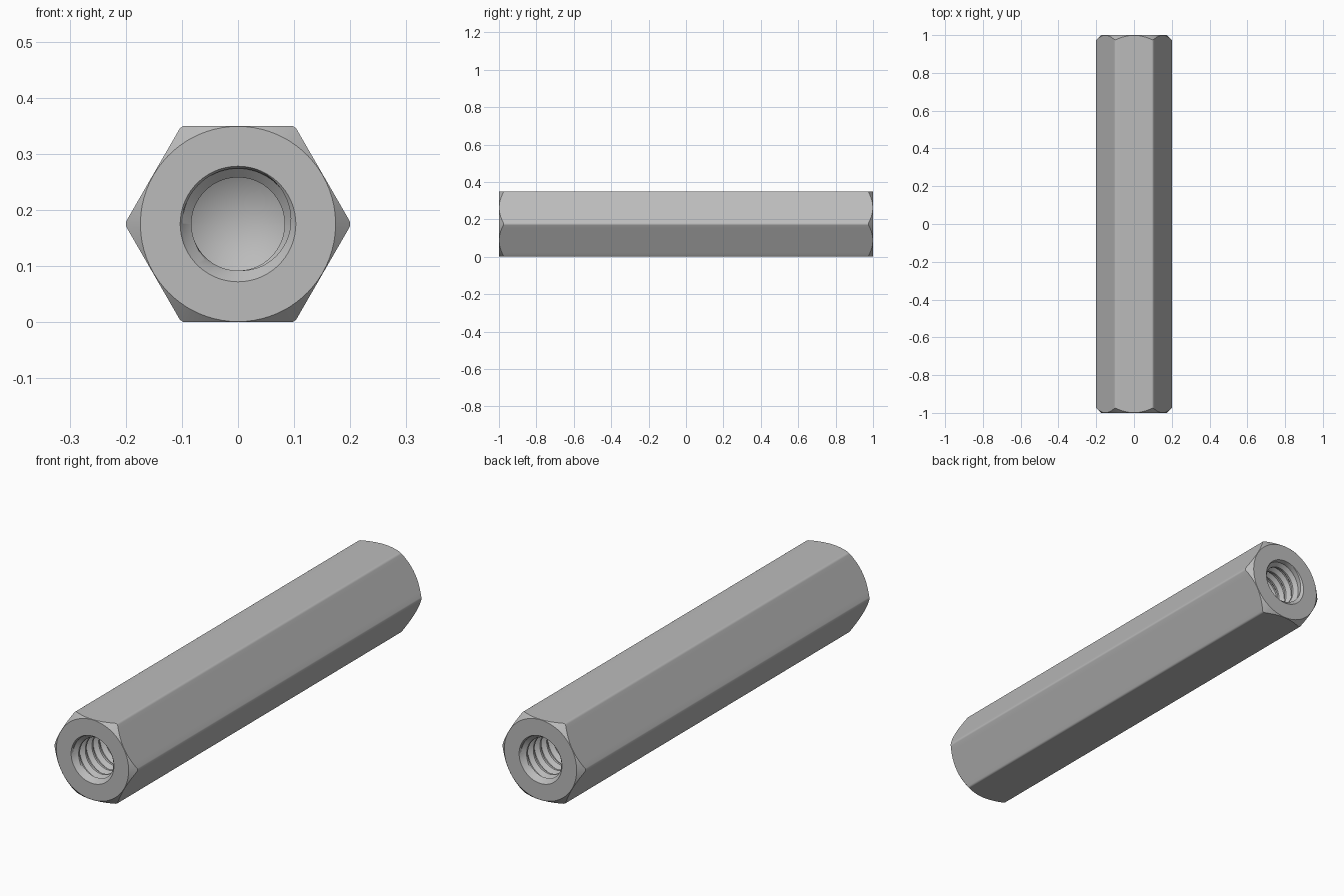
import bpy
import bmesh
from math import pi, cos, sin, tan, atan2, hypot, radians

if "Cube" in bpy.data.objects:
    bpy.data.objects.remove(bpy.data.objects["Cube"])

APOTHEM = 0.175        # half the distance across the flats
FILLET = 0.013         # rounding of the long hex edges
FACE_R = 0.174         # round end face inside the corner chamfer
CHAMFER = 0.95         # chamfer depth per unit of radius
MOUTH_R, CREST_R, ROOT_R = 0.103, 0.083, 0.099
PITCH, DEPTH, TIP = 0.046, 0.5, 0.05

steel = bpy.data.materials.new("steel grey")
steel.use_nodes = True
GREY = (0.5, 0.5, 0.5, 1)
steel.diffuse_color = GREY
steel.node_tree.nodes["Principled BSDF"].inputs["Base Color"].default_value = GREY


def hex_outline():
    """Polar (angle, radius) points of a hexagon with rounded corners."""
    points = []
    centre = (APOTHEM - FILLET) / cos(pi / 6)
    for k in range(6):
        corner = k * pi / 3
        for s in range(5):
            a = radians(-30 + 15 * s)
            x, y = centre + FILLET * cos(a), FILLET * sin(a)
            points.append((corner + atan2(y, x), hypot(x, y)))
        # points along the flat up to the next corner
        start = points[-1][0] - corner
        for s in range(1, 12):
            a = start + (pi / 3 - 2 * start) * s / 12
            points.append((corner + a, APOTHEM / cos(a - pi / 6)))
    return points


OUTLINE = hex_outline()


def loft(name, rows, outward):
    """Skin rows of points that share one count, closing each row."""
    bm = bmesh.new()
    grid = [[bm.verts.new(p) for p in row] for row in rows]
    for low, high in zip(grid, grid[1:]):
        for j in range(len(low) - 1):
            quad = [low[j], low[j + 1], high[j + 1], high[j]]
            bm.faces.new(quad[::-1] if outward else quad)
    bmesh.ops.remove_doubles(bm, verts=bm.verts, dist=0.00002)
    mesh = bpy.data.meshes.new(name)
    bm.to_mesh(mesh)
    bm.free()
    mesh.materials.append(steel)
    obj = bpy.data.objects.new(name, mesh)
    obj.location.z = APOTHEM
    bpy.context.collection.objects.link(obj)
    bpy.ops.object.select_all(action="DESELECT")
    obj.select_set(True)
    bpy.context.view_layer.objects.active = obj
    bpy.ops.object.shade_smooth_by_angle(angle=radians(25))
    return obj


def polar(a, r, y):
    return (r * cos(a), y, r * sin(a))


# Hexagonal body: end face, corner chamfer and flats, then the same at the back
closed = OUTLINE + [(OUTLINE[0][0] + 2 * pi, OUTLINE[0][1])]
front = [
    [polar(a, MOUTH_R, -1) for a, r in closed],
    [polar(a, FACE_R, -1) for a, r in closed],
    [polar(a, r, -1 + CHAMFER * (r - FACE_R)) for a, r in closed],
]
back = [[(x, -y, z) for x, y, z in row] for row in reversed(front)]
loft("hex_body", front + back, True)


# Threaded blind hole: helical rows, countersunk mouth and conical bottom
def hole_point(a, phase_turn, thread_r):
    y = PITCH * (phase_turn - a / (2 * pi))
    y = min(max(y, 0), DEPTH)
    fade = min(1, (DEPTH - y) / PITCH)
    r = CREST_R + (thread_r - CREST_R) * fade
    return polar(a, max(r, MOUTH_R - y), y - 1)


PROFILE = [(0, CREST_R), (0.2, CREST_R), (0.52, ROOT_R), (0.68, ROOT_R)]
hole_rows = []
for turn in range(-1, int(DEPTH / PITCH) + 3):
    for phase, thread_r in PROFILE:
        hole_rows.append([hole_point(a, turn + phase, thread_r) for a, r in closed])
hole_rows.append([polar(a, CREST_R, DEPTH - 1) for a, r in closed])
hole_rows.append([polar(a, 0, DEPTH + TIP - 1) for a, r in closed])

for name, turn in (("front_threaded_hole", 0), ("back_threaded_hole", pi)):
    hole = loft(name, hole_rows, False)
    hole.rotation_euler.z = turn
